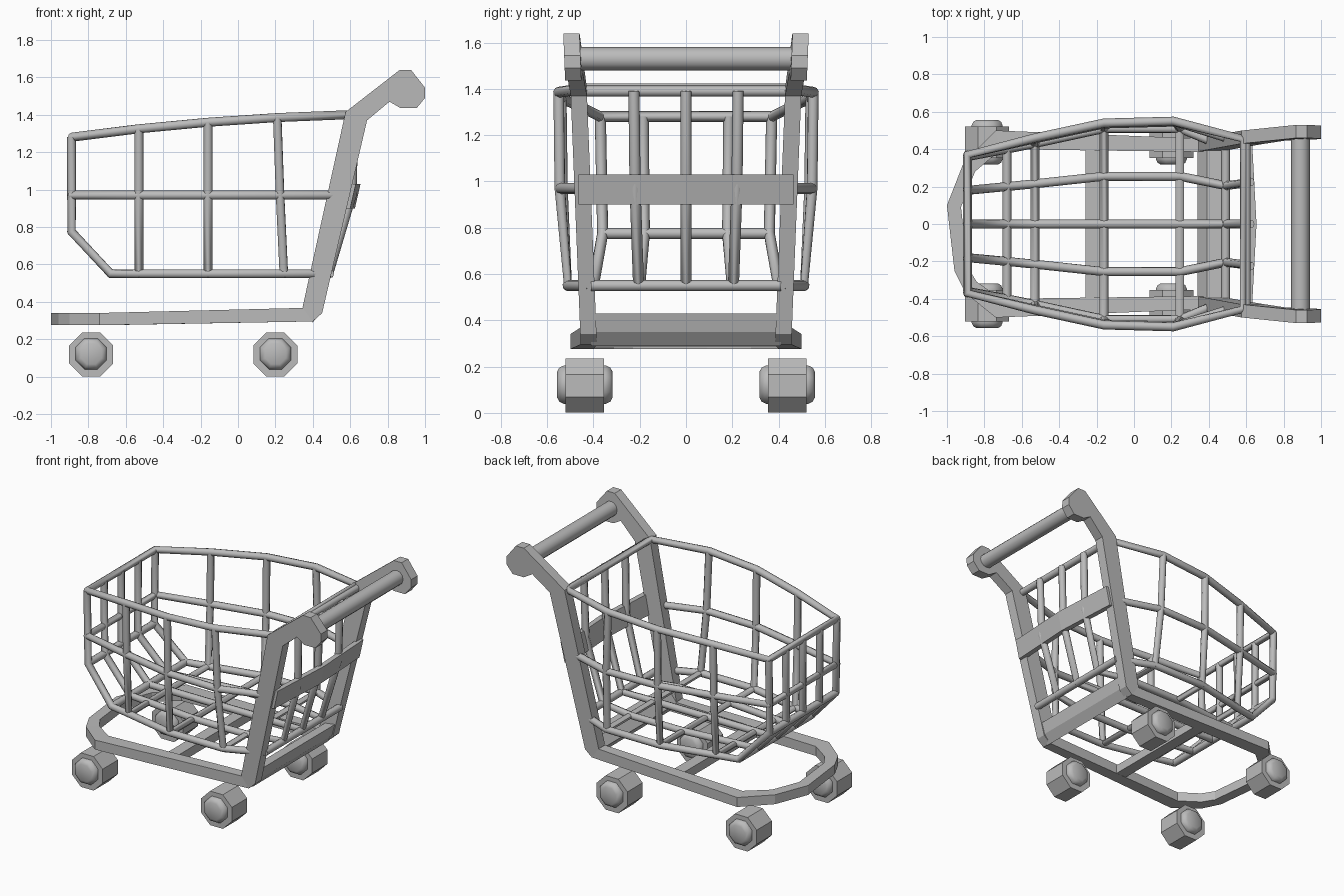
import bpy, bmesh, math
from mathutils import Vector

cube = bpy.data.objects.get("Cube")
if cube:
    bpy.data.objects.remove(cube, do_unlink=True)

steel = bpy.data.materials.new("grey_steel")
steel.use_nodes = True
GREY = (0.5, 0.5, 0.5, 1)
steel.diffuse_color = GREY
steel.node_tree.nodes["Principled BSDF"].inputs["Base Color"].default_value = GREY
ROD = 0.024


def finish(obj, smooth=False):
    """Give the material and the shading."""
    obj.data.materials.clear()
    obj.data.materials.append(steel)
    bpy.ops.object.select_all(action='DESELECT')
    obj.select_set(True)
    bpy.context.view_layer.objects.active = obj
    if smooth:
        bpy.ops.object.shade_smooth_by_angle(angle=math.radians(50))
    return obj


def from_bmesh(name, bm, smooth=False):
    bmesh.ops.recalc_face_normals(bm, faces=bm.faces)
    mesh = bpy.data.meshes.new(name)
    bm.to_mesh(mesh)
    bm.free()
    obj = bpy.data.objects.new(name, mesh)
    bpy.context.collection.objects.link(obj)
    return finish(obj, smooth)


def rods(name, paths, radius=ROD, cyclic=False):
    """Round eight-sided rods along straight-cornered paths."""
    curve = bpy.data.curves.new(name, 'CURVE')
    curve.dimensions = '3D'
    curve.bevel_depth = radius
    curve.bevel_resolution = 2
    curve.use_fill_caps = True
    for path in paths:
        spline = curve.splines.new('POLY')
        spline.points.add(len(path) - 1)
        for point, co in zip(spline.points, path):
            point.co = (*co, 1)
        spline.use_cyclic_u = cyclic
    obj = bpy.data.objects.new(name, curve)
    bpy.context.collection.objects.link(obj)
    bpy.ops.object.select_all(action='DESELECT')
    obj.select_set(True)
    bpy.context.view_layer.objects.active = obj
    bpy.ops.object.convert(target='MESH')
    return finish(bpy.context.object, True)


def loft(name, sections, closed=False, smooth=False):
    """Skin a run of equal-sized cross-sections."""
    bm = bmesh.new()
    rings = [[bm.verts.new(co) for co in sec] for sec in sections]
    n = len(rings[0])
    pairs = list(zip(rings, rings[1:]))
    if closed:
        pairs.append((rings[-1], rings[0]))
    else:
        bm.faces.new(rings[0])
        bm.faces.new(rings[-1])
    for a, b in pairs:
        for i in range(n):
            j = (i + 1) % n
            bm.faces.new((a[i], a[j], b[j], b[i]))
    return from_bmesh(name, bm, smooth)


def flip(path):
    return [(x, -y, z) for x, y, z in path]


# Basket wire levels on the +y side, front to back
rim = [(-0.89, 0.37, 1.28), (-0.53, 0.46, 1.325), (-0.16, 0.54, 1.36),
       (0.21, 0.55, 1.385), (0.585, 0.455, 1.4)]
middle = [(-0.89, 0.37, 0.97), (-0.53, 0.455, 0.97), (-0.16, 0.535, 0.97),
          (0.225, 0.545, 0.97), (0.53, 0.45, 0.97)]
floor = [(-0.68, 0.4, 0.55), (-0.53, 0.43, 0.55), (-0.16, 0.51, 0.55),
         (0.245, 0.51, 0.55), (0.49, 0.41, 0.55)]
nose = (-0.89, 0.36, 0.775)

rods("basket_rim", [rim + flip(rim)[::-1]], cyclic=True)
rods("basket_middle_rail", [middle[::-1] + flip(middle)])
bottom_edge = [rim[0], nose] + floor
rods("basket_side_edges", [bottom_edge, flip(bottom_edge)])

# Hoops that run down one side, under the floor and up the other side
hoops = []
for i in (1, 2, 3):
    half = [rim[i], middle[i], floor[i]]
    hoops.append(half + flip(half)[::-1])
for end in (nose, floor[0], floor[-1]):
    hoops.append([end] + flip([end]))
rods("basket_cross_hoops", hoops)

# Lengthwise rods: down the front, along the floor and up the back
back = [(0.61, 0.44, 0.97), (0.62, 0.45, 1.39)]
lengthwise = []
for share in (-0.5, 0, 0.5):
    lengthwise.append([(x, y * share, z) for x, y, z in bottom_edge + back])
rods("basket_lengthwise_rods", lengthwise)
rods("basket_back_top_bar", [[(0.6, 0.46, 1.39), (0.6, -0.46, 1.39)]])

# Bent plate across the back
plate = []
for y, push in ((-0.465, 0), (0, 0.025), (0.465, 0)):
    plate.append([(x + push, y, z) for x, z in
                  ((0.565, 0.9), (0.6, 0.9), (0.63, 1.03), (0.595, 1.03))])
loft("back_plate", plate)

# Side frames: leaning post, arm and handle end in one profile
profile = [(0.345, 0.37), (0.4, 0.295), (0.45, 0.34), (0.69, 1.37),
           (0.81, 1.47), (0.87, 1.435), (0.955, 1.435), (1.0, 1.49),
           (1.0, 1.545), (0.925, 1.64), (0.865, 1.64), (0.575, 1.415)]


def frame_y(x, z):
    lean = 0.42 + 0.04 * (z - 0.3)
    return lean + max(0, min(x, 0.87) - 0.69) * 0.12


for side, word in ((1, "left"), (-1, "right")):
    loft(word + "_side_frame",
         [[(x, side * (frame_y(x, z) + off), z) for x, z in profile]
          for off in (-0.035, 0.035)])

# Handle bar
bar = [[(0.89 + 0.05 * math.cos(a), y, 1.53 + 0.05 * math.sin(a))
        for a in [math.tau * k / 12 for k in range(12)]] for y in (-0.47, 0.47)]
loft("handle_bar", bar, smooth=True)

# Base rail: outer and inner outline points, open at the back
outline = [((0.4, 0.455), (0.4, 0.385)), ((-0.74, 0.5), (-0.71, 0.4)),
           ((-0.91, 0.33), (-0.85, 0.28)), ((-1.0, 0.1), (-0.925, 0.09)),
           ((-0.96, -0.25), (-0.89, -0.23)), ((-0.9, -0.37), (-0.84, -0.31)),
           ((-0.74, -0.5), (-0.71, -0.4)), ((0.4, -0.455), (0.4, -0.385))]
sections = []
for outer, inner in outline:
    low = 0.275 + max(0, outer[0]) * 0.05
    high = 0.34 + max(0, outer[0] + 0.75) * 0.025
    sections.append([(*outer, low), (*inner, low), (*inner, high), (*outer, high)])
loft("base_rail", sections)

# Cross bars of the base
loft("base_back_bar", [[(x, y, z) for x, z in
                        ((0.34, 0.36), (0.4, 0.29), (0.445, 0.35), (0.465, 0.43), (0.39, 0.42))]
                       for y in (-0.41, 0.41)])
loft("base_middle_bar", [[(x, y, z) for x, z in
                          ((-0.26, 0.285), (-0.18, 0.285), (-0.18, 0.345), (-0.26, 0.345))]
                         for y in (-0.44, 0.44)])


# Wheels: eight-sided tyre with a rounded hub through it
def turned(name, cx, cy, cz, steps, smooth):
    turn = [math.tau * (k + 0.5) / 8 for k in range(8)]
    loft(name, [[(cx + r * math.cos(a), cy + dy, cz + r * math.sin(a)) for a in turn]
                for dy, r in steps], smooth=smooth)


tyre = [(-0.083, 0.127), (0.083, 0.127)]
hub = [(-0.12, 0.06), (-0.11, 0.08), (-0.09, 0.09), (0.09, 0.09), (0.11, 0.08), (0.12, 0.06)]
for x, place in ((-0.785, "front"), (0.2, "rear")):
    for side, word in ((1, "left"), (-1, "right")):
        label = place + "_" + word
        turned(label + "_tyre", x, side * 0.437, 0.118, tyre, False)
        turned(label + "_hub", x, side * 0.437, 0.122, hub, True)
